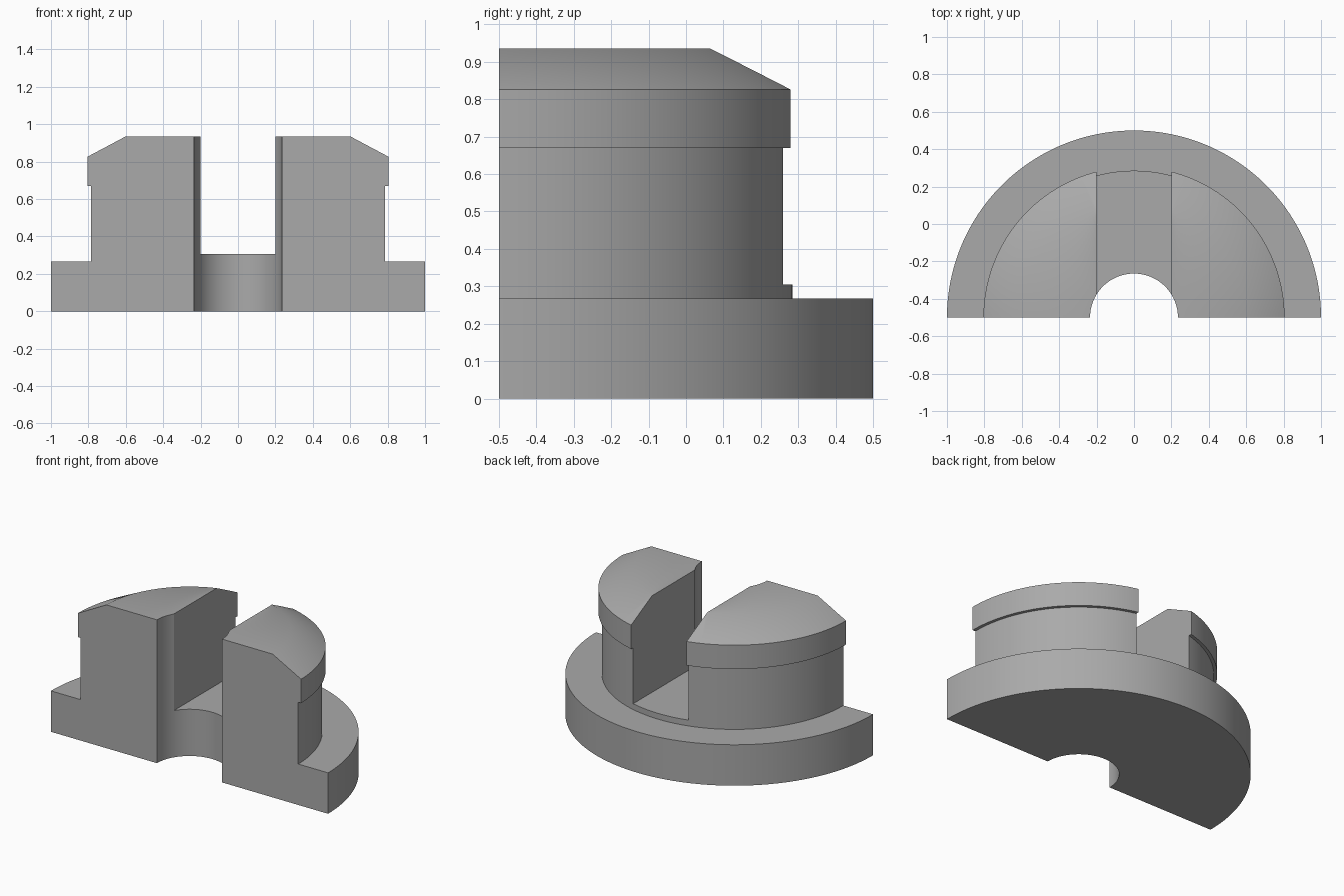
import bpy
import bmesh
from math import pi, sin, cos, radians

old = bpy.data.objects.get("Cube")
if old:
    bpy.data.objects.remove(old, do_unlink=True)

SEGMENTS = 96
AXIS_Y = -0.5


def make_material(name, rgb):
    mat = bpy.data.materials.new(name)
    mat.use_nodes = True
    colour = (*rgb, 1.0)
    mat.diffuse_color = colour
    mat.node_tree.nodes["Principled BSDF"].inputs["Base Color"].default_value = colour
    return mat


def half_lathe(name, profile):
    """Sweep a closed (radius, height) profile through a half turn and cap both ends."""
    bm = bmesh.new()
    rings = []
    for i in range(SEGMENTS + 1):
        a = pi * i / SEGMENTS
        rings.append([bm.verts.new((r * cos(a), AXIS_Y + r * sin(a), z)) for r, z in profile])
    n = len(profile)
    for first, second in zip(rings, rings[1:]):
        for j in range(n):
            k = (j + 1) % n
            bm.faces.new((first[j], first[k], second[k], second[j]))
    bm.faces.new(rings[0])
    bm.faces.new(rings[-1])
    bmesh.ops.recalc_face_normals(bm, faces=bm.faces)
    mesh = bpy.data.meshes.new(name)
    bm.to_mesh(mesh)
    bm.free()
    obj = bpy.data.objects.new(name, mesh)
    bpy.context.collection.objects.link(obj)
    return obj


# Flanged half bushing: bore, base flange, neck, overhanging rim, chamfered top
bushing = half_lathe("slotted_half_bushing", [
    (0.235, 0), (1.0, 0), (1.0, 0.267), (0.785, 0.267),
    (0.785, 0.67), (0.805, 0.67), (0.805, 0.826), (0.6, 0.935), (0.235, 0.935),
])
bushing.data.materials.append(make_material("plain grey", (0.4, 0.4, 0.4)))

# Slot through the middle, from the top down to just above the flange
bpy.ops.mesh.primitive_cube_add(size=1, location=(0, 0, 0.805))
cutter = bpy.context.object
cutter.name = "slot_cutter"
cutter.scale = (0.4, 2.0, 1.0)
cutter.hide_render = True

slot = bushing.modifiers.new("slot", "BOOLEAN")
slot.operation = "DIFFERENCE"
slot.solver = "EXACT"
slot.object = cutter

bpy.ops.object.select_all(action="DESELECT")
bushing.select_set(True)
bpy.context.view_layer.objects.active = bushing
bpy.ops.object.modifier_apply(modifier=slot.name)
bpy.data.objects.remove(cutter, do_unlink=True)

# Smooth round walls with crisp machined edges
bpy.ops.object.shade_smooth_by_angle(angle=radians(30))
